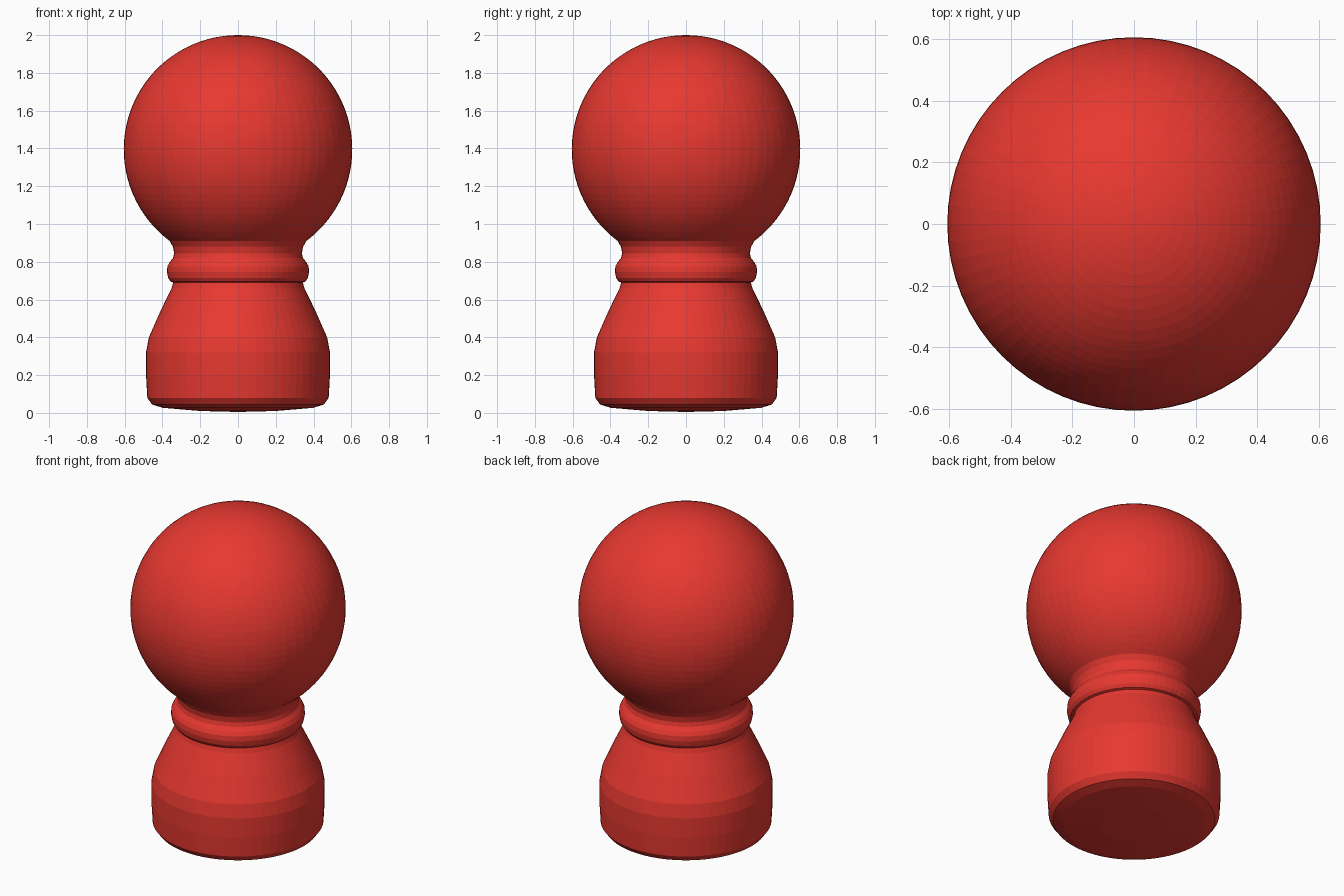
import bpy, bmesh
from math import sin, cos, pi, acos, radians

if "Cube" in bpy.data.objects:
    bpy.data.objects.remove(bpy.data.objects["Cube"])

SEGMENTS = 64

red = bpy.data.materials.new("red")
red.diffuse_color = (0.8, 0.04, 0.03, 1)
red.use_nodes = True
red.node_tree.nodes["Principled BSDF"].inputs["Base Color"].default_value = red.diffuse_color


def lathe(name, profile):
    """Spin a profile of (radius, z) points around the z axis."""
    bm = bmesh.new()
    verts = [bm.verts.new((r, 0, z)) for r, z in profile]
    edges = [bm.edges.new(pair) for pair in zip(verts, verts[1:])]
    bmesh.ops.spin(bm, geom=verts + edges, cent=(0, 0, 0), axis=(0, 0, 1),
                   angle=2 * pi, steps=SEGMENTS, use_duplicate=False)
    bmesh.ops.remove_doubles(bm, verts=bm.verts[:], dist=1e-4)
    bmesh.ops.recalc_face_normals(bm, faces=bm.faces[:])
    # outward direction: radial (upward at the pole)
    if sum(f.normal.dot((f.calc_center_median().x, f.calc_center_median().y, 0))
           for f in bm.faces) < 0:
        bmesh.ops.reverse_faces(bm, faces=bm.faces[:])
    mesh = bpy.data.meshes.new(name)
    bm.to_mesh(mesh)
    bm.free()
    obj = bpy.data.objects.new(name, mesh)
    mesh.materials.append(red)
    bpy.context.collection.objects.link(obj)
    return obj


# flared base with a slightly domed underside
lathe("body", [(0, 0.005), (0.2, 0.01), (0.40, 0.027), (0.455, 0.045),
               (0.48, 0.08), (0.487, 0.2), (0.487, 0.32), (0.472, 0.40),
               (0.41, 0.54), (0.352, 0.66), (0.343, 0.69)])

# rounded collar around the neck
lathe("collar", [(0.343, 0.69), (0.357, 0.695), (0.370, 0.715), (0.376, 0.745),
                 (0.374, 0.775), (0.362, 0.798), (0.344, 0.82), (0.338, 0.845)])

# round head flowing into the short neck
R, CZ, RINGS = 0.605, 1.395, 36
start = radians(140)
ball = [(R * sin(start * (1 - i / RINGS)), CZ + R * cos(start * (1 - i / RINGS)))
        for i in range(RINGS + 1)]
lathe("head", [(0.338, 0.845), (0.345, 0.88), (0.362, 0.91)] + ball)
